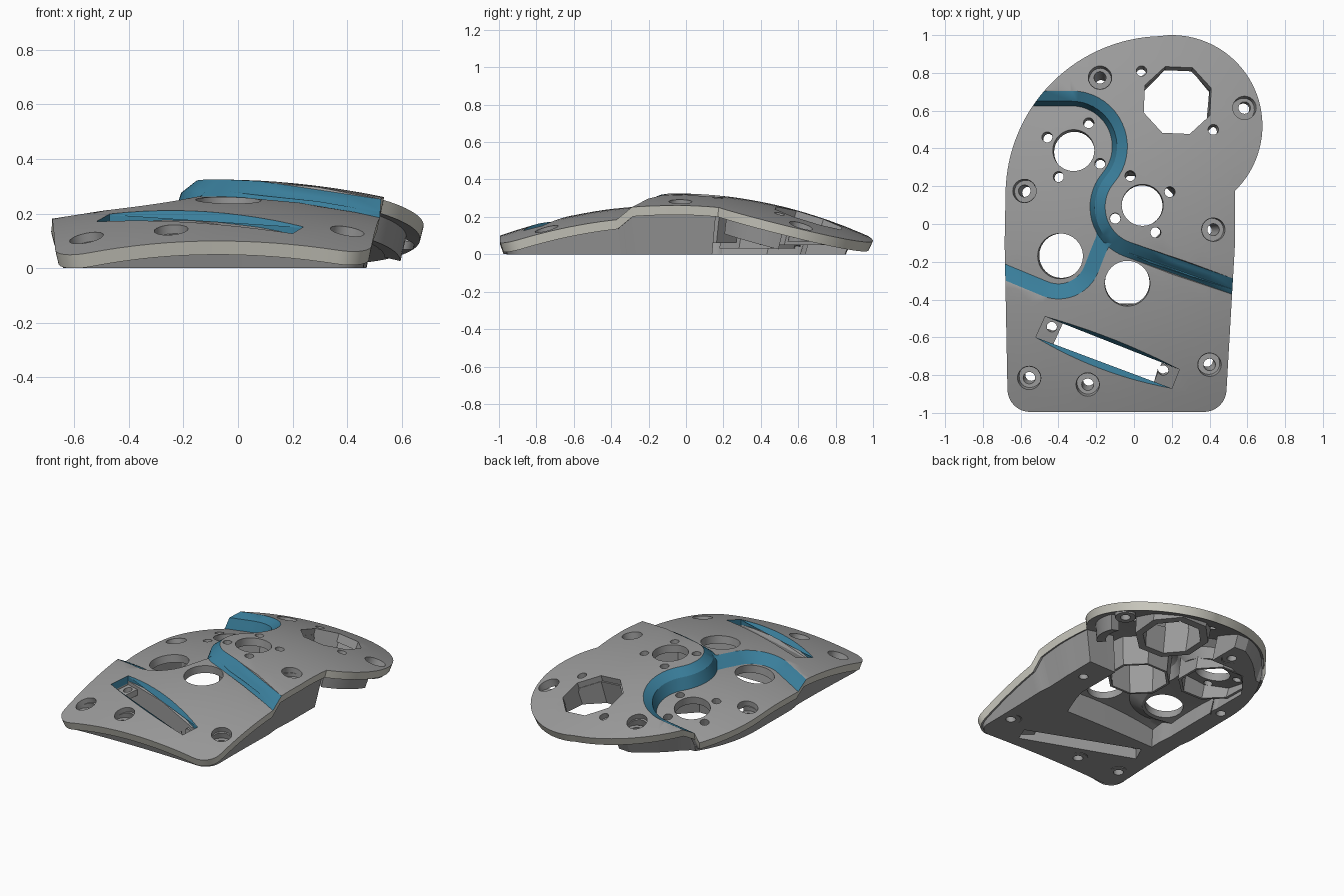
import bpy, bmesh, math
from mathutils import Vector
from mathutils.geometry import delaunay_2d_cdt

if "Cube" in bpy.data.objects:
    bpy.data.objects.remove(bpy.data.objects["Cube"])


def material(name, rgb):
    m = bpy.data.materials.new(name)
    m.diffuse_color = (*rgb, 1)
    m.use_nodes = True
    m.node_tree.nodes["Principled BSDF"].inputs["Base Color"].default_value = m.diffuse_color
    return m


MATS = [material("body_gray", (0.33, 0.33, 0.33)),
        material("edge_beige", (0.64, 0.63, 0.56)),
        material("step_blue", (0.042, 0.21, 0.33))]
GRAY, BEIGE, BLUE = 0, 1, 2


# ---------- 2D helpers ----------
def arc(cx, cy, r, a0, a1, n):
    angles = [math.radians(a0 + (a1 - a0) * i / n) for i in range(n + 1)]
    return [(cx + r * math.cos(a), cy + r * math.sin(a)) for a in angles]


def ring(cx, cy, r, n=24, start=0):
    return arc(cx, cy, r, start, start + 360, n)[:-1]


def subdivided(loop, step=0.06):
    out = []
    for a, b in zip(loop, loop[1:] + loop[:1]):
        n = max(1, math.ceil(math.dist(a, b) / step))
        out += [tuple(Vector(a).lerp(Vector(b), i / n)) for i in range(n)]
    return out


def signed_distance(p, path, closed=False):
    """Distance to a polyline, positive on its left side."""
    best, sign = 1e9, 1
    for (ax, ay), (bx, by) in zip(path, path[1:] + (path[:1] if closed else [])):
        dx, dy = bx - ax, by - ay
        px, py = p[0] - ax, p[1] - ay
        t = max(0, min(1, (px * dx + py * dy) / (dx * dx + dy * dy + 1e-12)))
        d = math.hypot(px - t * dx, py - t * dy)
        if d < best:
            best, sign = d, (1 if dx * py - dy * px >= 0 else -1)
    return best * sign


def inside(p, poly):
    hit = False
    for (ax, ay), (bx, by) in zip(poly, poly[1:] + poly[:1]):
        if (ay > p[1]) != (by > p[1]) and p[0] < ax + (p[1] - ay) * (bx - ax) / (by - ay):
            hit = not hit
    return hit


def offset(path, d):
    out = []
    for i, p in enumerate(path):
        t = Vector(path[min(i + 1, len(path) - 1)]) - Vector(path[max(i - 1, 0)])
        t.normalize()
        out.append((p[0] - t.y * d, p[1] + t.x * d))
    return out


# ---------- step lines and the crowned surface ----------
HALF, BREAK = 0.04, -0.015
main_step = ([(-0.9, 0.665), (-0.5, 0.665)] + arc(-0.33, 0.41, 0.255, 90, -40.5, 18)
             + arc(0.045, 0.09, 0.238, 139.5, 250.6, 16)[1:] + [(0.8, -0.428)])
side_step = [(0.035, 0.41), (-0.185, -0.135)] + arc(-0.4, -0.17, 0.187, -22, -112.6, 12) + [(-0.9, -0.165)]
step_edges = ([offset(main_step, d) for d in (HALF, BREAK, -HALF)]
              + [offset(side_step, d)[1:] for d in (HALF, -HALF)])


def ramp(d, lo=-HALF, hi=HALF):
    return max(0, min(1, (d - lo) / (hi - lo)))


def crown(x, y):
    return (0.17 if x > -0.08 else 0.2), (0.217 if y > -0.05 else 0.185)


def surface(x, y):
    kx, ky = crown(x, y)
    d = signed_distance((x, y), main_step)
    front = ramp(signed_distance((x, y), side_step))
    drop = 0.06 * (1 - ramp(d)) + 0.055 * (1 - front) * (1 - ramp(d, -HALF, BREAK))
    return 0.325 - ky * (y + 0.05) ** 2 - kx * (x + 0.08) ** 2 - drop


def below(depth):
    return lambda x, y: max(0.001, surface(x, y) - depth)


def flat(z):
    return lambda x, y: z


# ---------- slab builder: a 2D outline with holes, walls square to the crown ----------
def slab(name, outline, holes, ztop, zbot, steps=(), top_mat=None, side_mat=None, grid=0.07):
    pts, edges = [], []
    for loop, closed in [(outline, 1)] + [(h, 1) for h in holes] + [(s, 0) for s in steps]:
        n, base = len(loop), len(pts)
        pts += [Vector(p) for p in loop]
        edges += [(base + i, base + (i + 1) % n) for i in range(n if closed else n - 1)]
    for i in range(-15, 16):
        for j in range(-15, 16):
            p = (i * grid + 0.011, j * grid + 0.007)
            if inside(p, outline):
                pts.append(Vector(p))
    vs, _, fs, *_ = delaunay_2d_cdt(pts, edges, [], 0, 1e-5)
    bm = bmesh.new()
    top, bot, count = {}, {}, {}
    for f in fs:
        c = sum((vs[i] for i in f), Vector((0, 0))) / len(f)
        if not inside(c, outline) or any(inside(c, h) for h in holes):
            continue
        for i in f:
            if i not in top:
                x, y = vs[i]
                zt = ztop(x, y)
                zb = min(zbot(x, y), zt - 0.001)
                kx, ky = crown(x, y)
                lean = 0 if abs(signed_distance((x, y), slot_quad, True)) < 0.04 else 2 * (zt - zb)
                top[i] = bm.verts.new((x, y, zt))
                bot[i] = bm.verts.new((x - kx * (x + 0.08) * lean, y - ky * (y + 0.05) * lean, zb))
        face = bm.faces.new([top[i] for i in f])
        face.material_index = top_mat(c) if top_mat else GRAY
        bm.faces.new([bot[i] for i in reversed(f)])
        for a, b in zip(f, list(f[1:]) + [f[0]]):
            key = (min(a, b), max(a, b))
            count[key] = None if key in count else (a, b)
    for a, b in filter(None, count.values()):
        face = bm.faces.new([top[b], top[a], bot[a], bot[b]])
        face.material_index = side_mat((vs[a] + vs[b]) / 2) if side_mat else GRAY
    finish(name, bm)


def finish(name, bm):
    bmesh.ops.recalc_face_normals(bm, faces=bm.faces[:])
    me = bpy.data.meshes.new(name)
    bm.to_mesh(me)
    bm.free()
    for m in MATS:
        me.materials.append(m)
    ob = bpy.data.objects.new(name, me)
    bpy.context.collection.objects.link(ob)
    bpy.ops.object.select_all(action='DESELECT')
    ob.select_set(True)
    bpy.context.view_layer.objects.active = ob
    bpy.ops.object.shade_smooth_by_angle(angle=math.radians(25))


# ---------- outlines and openings ----------
outline = subdivided(arc(0.2, 0.52, 0.48, -46, 94, 36) + arc(0.16, 0.155, 0.84, 91, 180, 30)
                     + [(-0.685, -0.1)] + arc(-0.55, -0.875, 0.12, 180, 270, 8)
                     + arc(0.37, -0.875, 0.12, 270, 360, 8) + [(0.535, -0.1)])
screws = [(-0.18, 0.775), (0.585, 0.615), (-0.58, 0.175), (0.42, -0.03),
          (0.4, -0.745), (-0.245, -0.85), (-0.555, -0.815)]
pins = [(0.04, 0.81), (0.42, 0.5), (-0.46, 0.46), (-0.24, 0.535), (-0.4, 0.25),
        (-0.18, 0.32), (-0.02, 0.255), (0.19, 0.17), (-0.1, 0.03), (0.115, -0.045)]
rounds = [(-0.32, 0.39, 0.11), (0.045, 0.1, 0.11), (-0.39, -0.17, 0.12), (-0.035, -0.315, 0.12)]
octagon = ring(0.23, 0.655, 0.19, 8, 20)


def bulged(a, b, bulge, n=12):
    """Points from a to b, bowed to the right of travel."""
    a, b = Vector(a), Vector(b)
    t = (b - a).normalized()
    return [tuple(a.lerp(b, i / n) + Vector((t.y, -t.x)) * bulge * 4 * i / n * (1 - i / n))
            for i in range(n + 1)]


slot_quad = [(-0.52, -0.6), (0.2, -0.87), (0.24, -0.77), (-0.47, -0.49)]
slot_sides = [bulged(slot_quad[0], slot_quad[1], 0.035), bulged(slot_quad[2], slot_quad[3], 0.02)]
slot = slot_sides[0] + slot_sides[1]


# ---------- top plate ----------
def plate_top(c):
    d = signed_distance(c, main_step)
    on_side = d < -HALF and abs(signed_distance(c, side_step)) < HALF
    return BLUE if abs(d) < HALF or on_side else GRAY


def plate_side(c):
    if abs(signed_distance(c, outline, True)) < 0.004:
        return BEIGE
    return BLUE if abs(signed_distance(c, slot, True)) < 0.004 else GRAY


plate_holes = ([ring(x, y, 0.062) for x, y in screws] + [ring(x, y, 0.028, 14) for x, y in pins]
               + [ring(x, y, r, 32) for x, y, r in rounds] + [octagon, slot])
slab("top_plate", outline, plate_holes, surface, below(0.05), step_edges, plate_top, plate_side)

# ---------- solid rim under the plate, with a flat bottom and an open pocket ----------
rim = subdivided(arc(0.16, 0.155, 0.815, 115, 180, 16) + [(-0.66, -0.1)]
                 + arc(-0.55, -0.87, 0.1, 180, 270, 6) + arc(0.37, -0.87, 0.1, 270, 360, 6)
                 + [(0.515, -0.1), (0.515, 0.16), (0.3, 0.16), (0.3, -0.2), (0.2, -0.45),
                    (-0.53, -0.45), (-0.53, 0.1), (-0.52, 0.45), (-0.38, 0.62),
                    (-0.26, 0.69), (-0.1, 0.69), (-0.1, 0.89)])
rim_holes = [ring(*s, 0.06) for i, s in enumerate(screws) if i != 1] + [slot_quad]
slab("lower_rim", rim, rim_holes, below(0.035), flat(0), step_edges)

# ---------- screw bosses ----------
for i, (x, y) in enumerate(screws):
    floor = surface(x, y) - 0.055
    slab("screw_boss", ring(x, y, 0.064), [ring(x, y, 0.032, 16)],
         flat(floor), flat(floor - 0.03 if i == 1 else 0))

# ---------- housings and a curved wall below the plate ----------
slab("octagon_housing", ring(0.23, 0.655, 0.24, 8, 20), [octagon], below(0.04), flat(0.05))
for (x, y, r), z in zip(rounds[:2], (0.03, 0.06)):
    slab("round_housing", ring(x, y, 0.215, 8, 22.5), [ring(x, y, 0.197, 8, 22.5)],
         below(0.045), flat(z), step_edges)
slab("head_wall", arc(0.2, 0.52, 0.42, -46, 0, 10) + arc(0.2, 0.52, 0.36, 0, -46, 10), [],
     below(0.04), below(0.145))

# ---------- slot lips and end tabs ----------
for side in slot_sides:
    bm = bmesh.new()
    n = len(side) - 1
    a, b = [Vector((*p, surface(*p) - 0.004)) for p in (side[0], side[-1])]
    upper = [bm.verts.new((*p, surface(*p))) for p in side]
    lower = [bm.verts.new(a.lerp(b, i / n)) for i in range(n + 1)]
    for i in range(n):
        f = bm.faces.new([upper[i], upper[i + 1], lower[i + 1], lower[i]])
        f.material_index = BLUE
    finish("slot_lip", bm)

along = Vector((0.72, -0.27)).normalized() * 0.1
for p, q, s, hole in ((0, 3, 1, (-0.435, -0.545)), (1, 2, -1, (0.155, -0.775))):
    p, q = Vector(slot_quad[p]), Vector(slot_quad[q])
    quad = [tuple(v) for v in (p, p + along * s, q + along * s, q)]
    slab("slot_tab", quad, [ring(*hole, 0.027, 14)], below(0.06), below(0.1))
